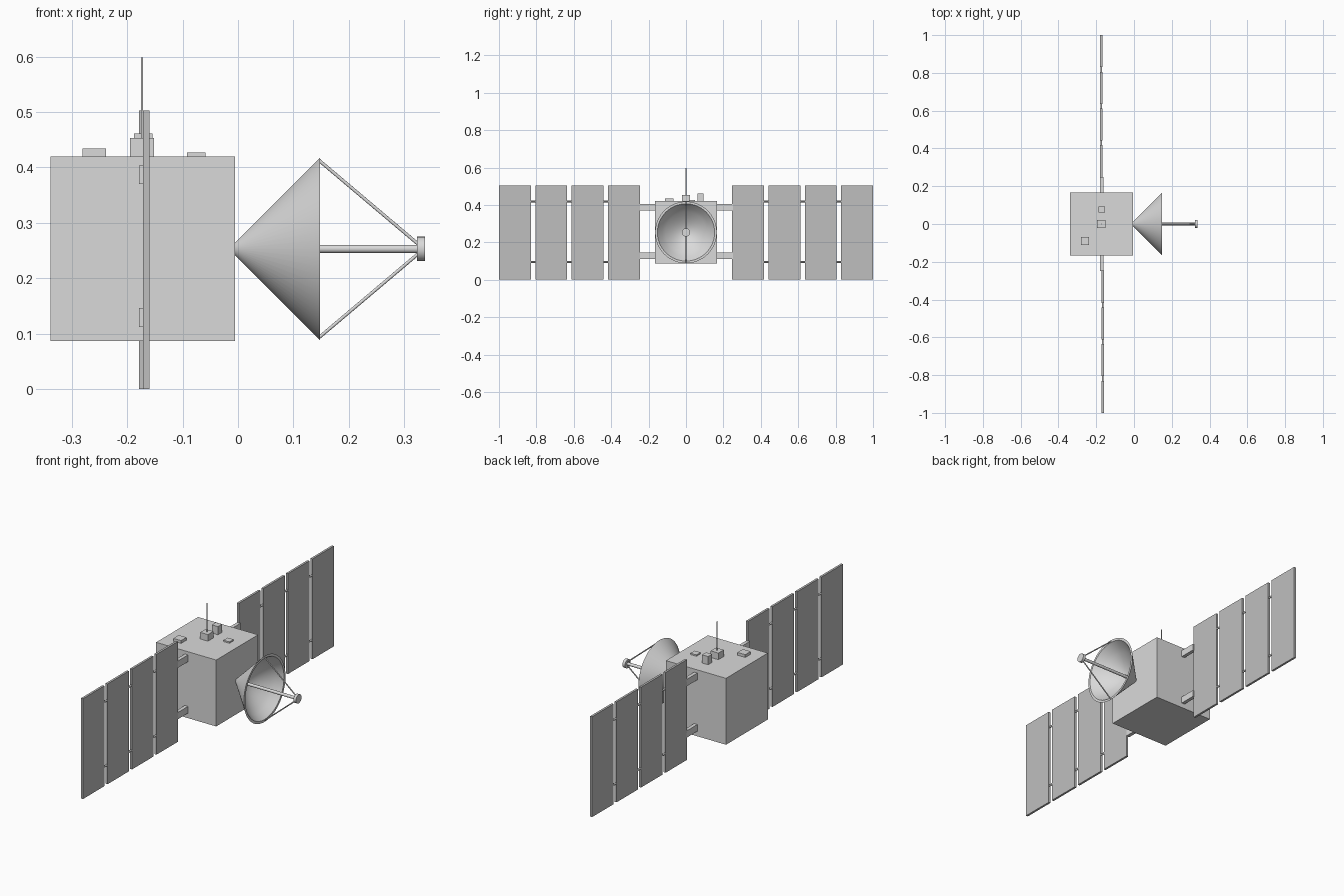
import bpy, math
from mathutils import Vector

if "Cube" in bpy.data.objects:
    bpy.data.objects.remove(bpy.data.objects["Cube"])


def material(name, grey):
    m = bpy.data.materials.new(name)
    m.diffuse_color = (grey, grey, grey, 1)
    m.use_nodes = True
    m.node_tree.nodes["Principled BSDF"].inputs["Base Color"].default_value = m.diffuse_color
    return m


LIGHT = material("light grey", 0.7)
PANEL = material("panel grey", 0.52)


def finish(ob, name, mat):
    ob.name = name
    ob.data.materials.append(mat)
    return ob


def box(name, lo, hi, mat=LIGHT):
    """Box between two corners."""
    lo, hi = Vector(lo), Vector(hi)
    bpy.ops.mesh.primitive_cube_add(size=1, location=(lo + hi) / 2)
    ob = bpy.context.object
    ob.scale = [abs(v) for v in hi - lo]
    bpy.ops.object.transform_apply(location=False, rotation=False, scale=True)
    return finish(ob, name, mat)


def rod(name, a, b, radius, sides=16, mat=LIGHT):
    """Cylinder from point a to point b."""
    a, b = Vector(a), Vector(b)
    bpy.ops.mesh.primitive_cylinder_add(vertices=sides, radius=radius,
                                        depth=(b - a).length, location=(a + b) / 2)
    ob = bpy.context.object
    ob.rotation_euler = (b - a).to_track_quat('Z', 'Y').to_euler()
    bpy.ops.object.shade_smooth_by_angle(angle=math.radians(40))
    return finish(ob, name, mat)


def lathe_x(name, profile, centre_z, sides=64, mat=LIGHT):
    """Turn (x, radius) points around a horizontal x axis."""
    verts, faces = [], []
    for x, r in profile:
        for i in range(sides):
            a = 2 * math.pi * i / sides
            verts.append((x, r * math.cos(a), centre_z + r * math.sin(a)))
    for k in range(len(profile) - 1):
        for i in range(sides):
            j = (i + 1) % sides
            faces.append((k * sides + i, k * sides + j,
                          (k + 1) * sides + j, (k + 1) * sides + i))
    last = (len(profile) - 1) * sides
    faces.append(tuple(reversed(range(sides))))
    faces.append(tuple(range(last, last + sides)))
    me = bpy.data.meshes.new(name)
    me.from_pydata(verts, [], faces)
    ob = bpy.data.objects.new(name, me)
    bpy.context.collection.objects.link(ob)
    bpy.ops.object.select_all(action='DESELECT')
    bpy.context.view_layer.objects.active = ob
    ob.select_set(True)
    bpy.ops.object.mode_set(mode='EDIT')
    bpy.ops.mesh.select_all(action='SELECT')
    bpy.ops.mesh.normals_make_consistent(inside=False)
    bpy.ops.object.mode_set(mode='OBJECT')
    bpy.ops.object.shade_smooth_by_angle(angle=math.radians(25))
    return finish(ob, name, mat)


# Main body
box("body", (-0.338, -0.166, 0.087), (-0.005, 0.166, 0.42))

# Equipment boxes and whip antenna on the roof
box("antenna_base", (-0.195, -0.0215, 0.42), (-0.152, 0.0215, 0.453))
box("tall_sensor", (-0.188, 0.061, 0.42), (-0.154, 0.093, 0.461))
box("wide_sensor", (-0.281, -0.111, 0.42), (-0.238, -0.068, 0.434))
box("low_sensor", (-0.092, 0.016, 0.42), (-0.059, 0.049, 0.427))
rod("whip_antenna", (-0.173, 0, 0.45), (-0.173, 0, 0.598), 0.002, 12)

# Solar wings: four panels a side, small hinges between, two arms to the body
WIDTH, PITCH, START = 0.17, 0.1943, 0.247
for side, label, x0, x1 in ((1, "back", -0.179, -0.168), (-1, "front", -0.171, -0.160)):
    xm = (x0 + x1) / 2
    for i in range(4):
        y = START + i * PITCH
        box(f"{label}_solar_panel_{i + 1}", (x0, side * y, 0),
            (x1, side * (y + WIDTH), 0.503), PANEL)
        if i < 3:
            for z in (0.094, 0.419):
                rod(f"{label}_panel_hinge", (xm, side * (y + WIDTH - 0.005), z),
                    (xm, side * (y + PITCH + 0.005), z), 0.005, 12, PANEL)
    for z0, z1 in ((0.112, 0.146), (0.37, 0.404)):
        box(f"{label}_wing_arm", (-0.179, side * 0.16, z0),
            (-0.161, side * (START + 0.003), z1))

# Dish: straight outer cone, thin rim, steep band, curved bowl
DISH_Z = 0.253
bowl = [(0.04 + 0.075 * (r / 0.128) ** 1.7, r)
        for r in (0.128, 0.11, 0.092, 0.074, 0.056, 0.038, 0.02, 0.006)]
lathe_x("dish", [(-0.006, 0.011), (0.148, 0.165), (0.148, 0.153)] + bowl, DISH_Z)

# Feed mast, feed head and its two braces
rod("feed_mast", (0.035, 0, DISH_Z), (0.326, 0, DISH_Z), 0.0075, 24)
rod("feed_head", (0.323, 0, DISH_Z), (0.337, 0, DISH_Z), 0.022, 32)
for s in (-1, 1):
    rod("feed_brace", (0.146, 0, DISH_Z + s * 0.16),
        (0.326, 0, DISH_Z + s * 0.008), 0.003, 12)
